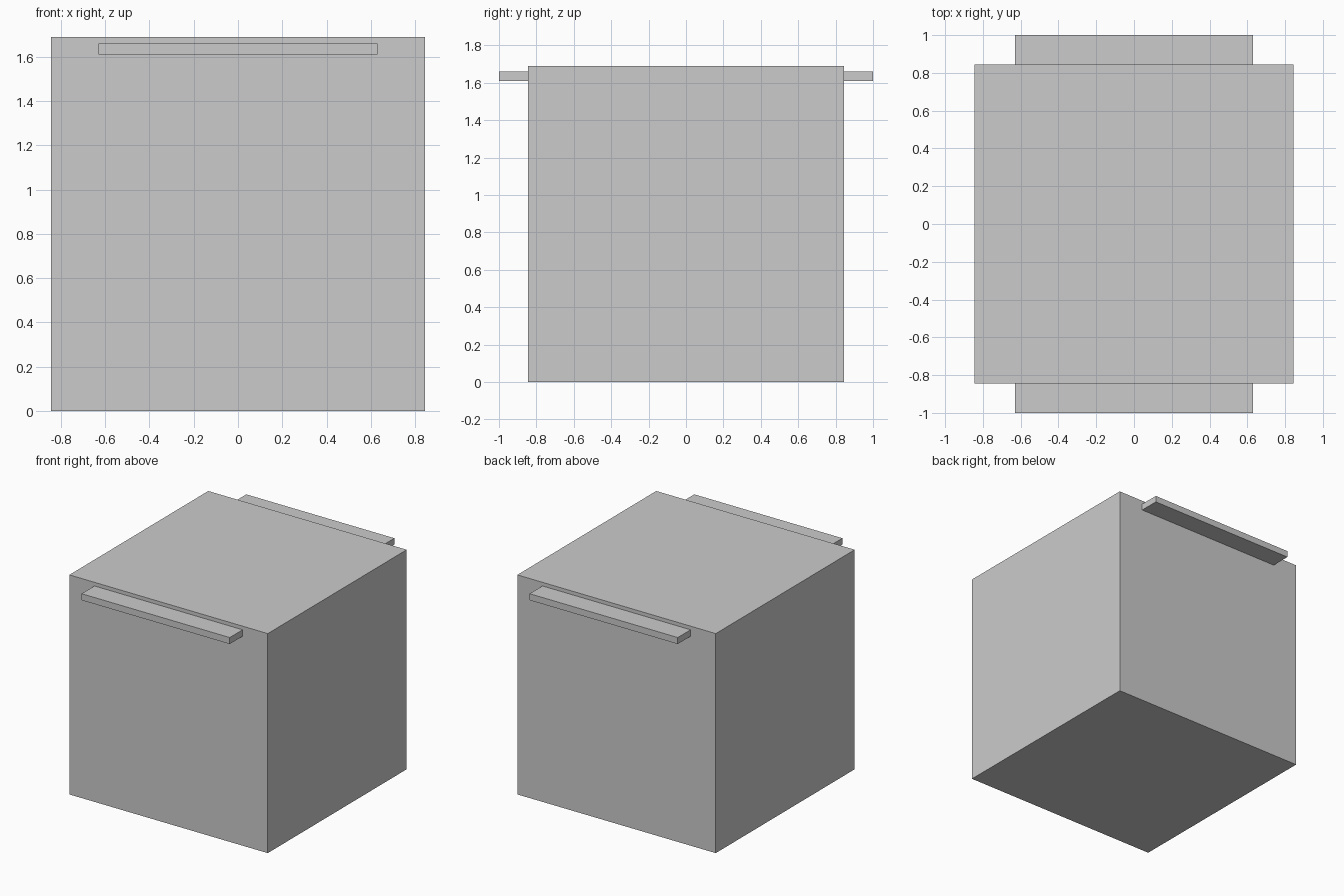
import bpy

if "Cube" in bpy.data.objects:
    bpy.data.objects.remove(bpy.data.objects["Cube"])


def box(name, lo, hi):
    """Axis-aligned box between two corners."""
    centre = [(a + b) / 2 for a, b in zip(lo, hi)]
    bpy.ops.mesh.primitive_cube_add(size=1, location=centre)
    ob = bpy.context.object
    ob.name = name
    ob.scale = [b - a for a, b in zip(lo, hi)]
    bpy.ops.object.transform_apply(location=True, rotation=False, scale=True)
    return ob


HALF = 0.844

# Solid cube body
box("body", (-HALF, -HALF, 0), (HALF, HALF, 2 * HALF))

# Thin ledge near the top of the front and back faces
for name, side in (("front_ledge", -1), ("back_ledge", 1)):
    y0, y1 = sorted((side * HALF, side * 1.0))
    box(name, (-0.63, y0, 1.61), (0.63, y1, 1.66))
